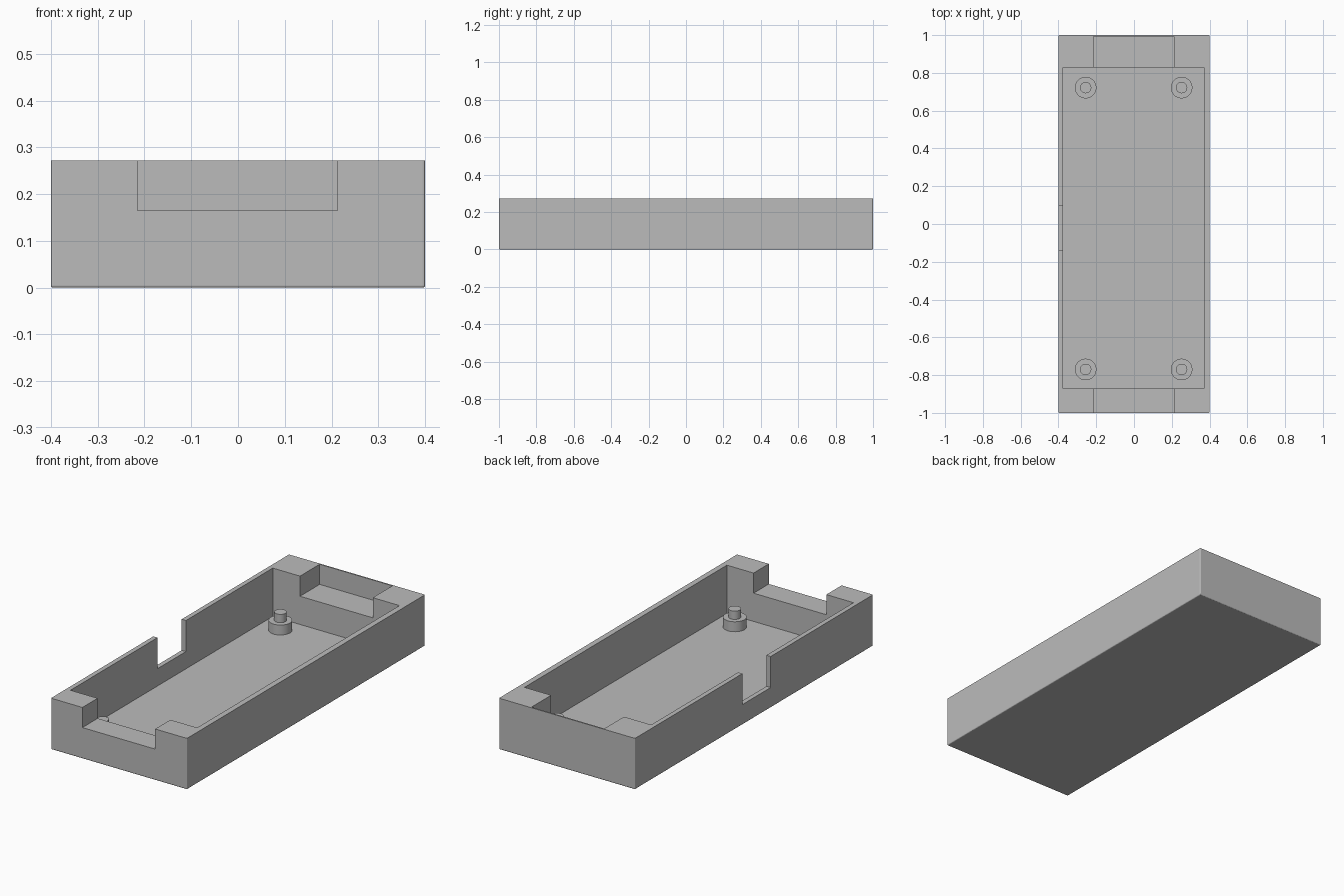
import bpy
import bmesh

# Remove the default object
if "Cube" in bpy.data.objects:
    bpy.data.objects.remove(bpy.data.objects["Cube"], do_unlink=True)

HEIGHT, FLOOR, NOTCH_Z = 0.272, 0.015, 0.165

grey = bpy.data.materials.new("plain grey")
grey.use_nodes = True
colour = (0.5, 0.5, 0.5, 1)
grey.diffuse_color = colour
grey.node_tree.nodes["Principled BSDF"].inputs["Base Color"].default_value = colour


def box(name, low, high):
    """Axis-aligned box between two corners."""
    size = [b - a for a, b in zip(low, high)]
    centre = [(a + b) / 2 for a, b in zip(low, high)]
    bpy.ops.mesh.primitive_cube_add(size=1)
    obj = bpy.context.object
    obj.name = name
    for v in obj.data.vertices:
        v.co = [c + s * p for c, s, p in zip(centre, size, v.co)]
    obj.data.materials.append(grey)
    return obj


def cylinder(name, x, y, radius, bottom, top):
    bpy.ops.mesh.primitive_cylinder_add(
        vertices=48, radius=radius, depth=top - bottom,
        location=(x, y, (bottom + top) / 2))
    obj = bpy.context.object
    obj.name = name
    obj.data.materials.append(grey)
    bpy.ops.object.shade_smooth_by_angle()
    return obj


# Outer block, softened on its bottom and upright edges
tray = box("tray", (-0.4, -1, 0), (0.4, 1, HEIGHT))
bm = bmesh.new()
bm.from_mesh(tray.data)
edges = [e for e in bm.edges if min(v.co.z for v in e.verts) < HEIGHT / 2]
bmesh.ops.bevel(bm, geom=edges, offset=0.005, segments=3, profile=0.5,
                affect='EDGES')
bm.to_mesh(tray.data)
bm.free()

# Hollow, end recesses and side opening
TOP = HEIGHT + 0.1
cutters = [
    box("hollow_cutter", (-0.375, -0.872, FLOOR), (0.37, 0.828, TOP)),
    box("front_recess_cutter", (-0.215, -1.1, NOTCH_Z), (0.213, -0.8, TOP)),
    box("back_recess_cutter", (-0.215, 0.8, NOTCH_Z), (0.213, 0.993, TOP)),
    box("side_opening_cutter", (-0.5, -0.14, 0.107), (-0.3, 0.098, TOP)),
]
for cutter in cutters:
    cut = tray.modifiers.new(cutter.name, 'BOOLEAN')
    cut.operation = 'DIFFERENCE'
    cut.solver = 'EXACT'
    cut.object = cutter
    bpy.context.view_layer.objects.active = tray
    bpy.ops.object.modifier_apply(modifier=cut.name)
    bpy.data.objects.remove(cutter, do_unlink=True)

# Stepped mounting posts in the four corners of the floor
for end, y in (("front", -0.77), ("back", 0.722)):
    for side, x in (("right", -0.256), ("left", 0.252)):
        cylinder(f"{end}_{side}_post_base", x, y, 0.057, FLOOR - 0.005, 0.068)
        cylinder(f"{end}_{side}_post_pin", x, y, 0.03, 0.06, 0.112)
